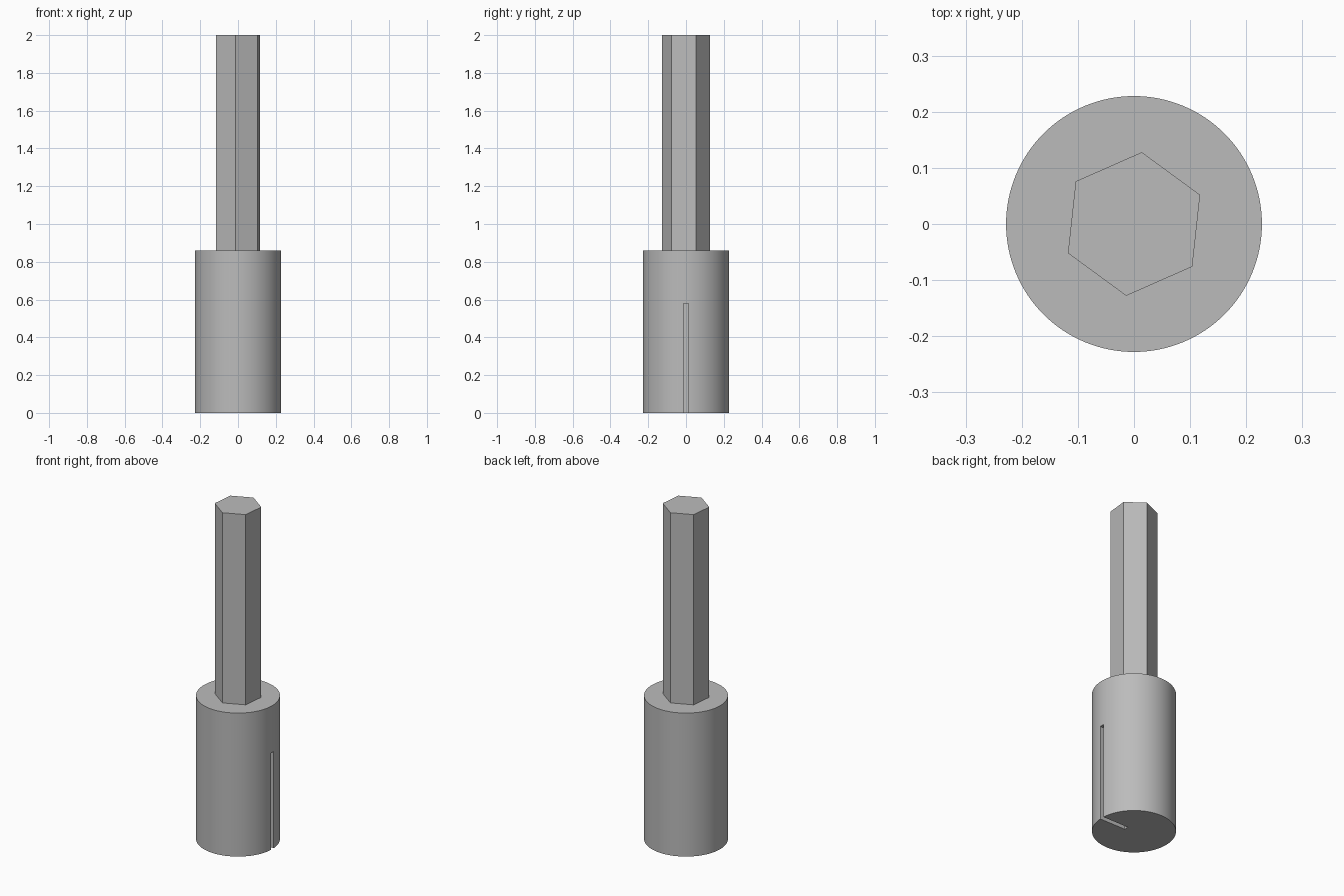
import bpy
import math

cube = bpy.data.objects.get("Cube")
if cube:
    bpy.data.objects.remove(cube, do_unlink=True)

BODY_RADIUS, BODY_TOP = 0.228, 0.86
SHANK_RADIUS, SHANK_TOP = 0.1287, 2.0
SLOT_WIDTH, SLOT_TOP, SLOT_INNER = 0.027, 0.58, 0.055

metal = bpy.data.materials.new("plain_grey")
metal.use_nodes = True
grey = (0.5, 0.5, 0.5, 1)
metal.diffuse_color = grey
metal.node_tree.nodes["Principled BSDF"].inputs["Base Color"].default_value = grey


def prism(name, sides, radius, bottom, top, turn=0):
    """Upright prism; turn is the angle of its first corner from +x."""
    bpy.ops.mesh.primitive_cylinder_add(
        vertices=sides, radius=radius, depth=top - bottom,
        location=(0, 0, (bottom + top) / 2),
        rotation=(0, 0, math.radians(turn - 90)))
    obj = bpy.context.object
    obj.name = name
    obj.data.materials.append(metal)
    return obj


# Cutter for the narrow slot, open at the bottom and on the +x side
slot_bottom, slot_outer = -0.1, 0.4
bpy.ops.mesh.primitive_cube_add(
    size=1,
    location=((SLOT_INNER + slot_outer) / 2, 0, (slot_bottom + SLOT_TOP) / 2))
cutter = bpy.context.object
cutter.name = "slot_cutter"
cutter.scale = (slot_outer - SLOT_INNER, SLOT_WIDTH, SLOT_TOP - slot_bottom)
cutter.data.materials.append(metal)

# Round body with the slot cut in
body = prism("round_body", 128, BODY_RADIUS, 0, BODY_TOP)
cut = body.modifiers.new("slot", "BOOLEAN")
cut.operation = "DIFFERENCE"
cut.solver = "EXACT"
cut.object = cutter
bpy.ops.object.modifier_apply(modifier=cut.name)
bpy.ops.object.shade_smooth_by_angle(angle=math.radians(30))
bpy.data.objects.remove(cutter, do_unlink=True)

# Hexagonal shank standing on the body
prism("hex_shank", 6, SHANK_RADIUS, BODY_TOP, SHANK_TOP, turn=23.8)
